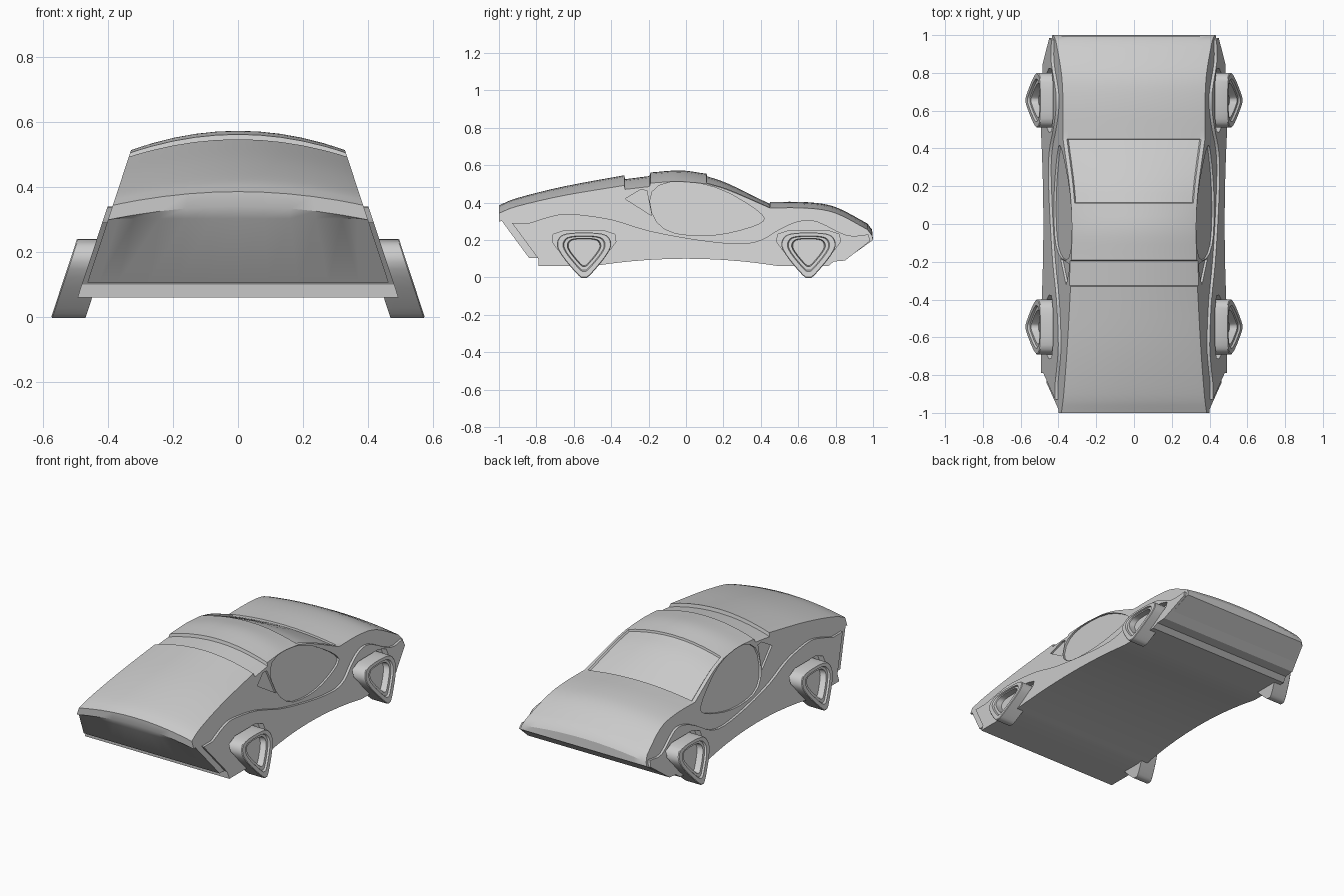
import bpy, bmesh
from mathutils import Vector

if "Cube" in bpy.data.objects:
    bpy.data.objects.remove(bpy.data.objects["Cube"])


def side_x(z):
    # half width of the sloping side plane at height z
    return 0.498 - 0.33 * z


def spline(keys, n=4):
    # smooth curve through a few key points
    p = [Vector(k) for k in keys]
    p = [2 * p[0] - p[1]] + p + [2 * p[-1] - p[-2]]
    out = []
    for a, b, c, d in zip(p, p[1:], p[2:], p[3:]):
        for i in range(n):
            t = i / n
            q = 2 * b + (c - a) * t + (2 * a - 5 * b + 4 * c - d) * t**2 + (3 * b - a - 3 * c + d) * t**3
            out.append(tuple(q / 2))
    return out + [tuple(keys[-1])]


def round_corners(pts, times=2):
    # cut the corners of a closed outline
    for _ in range(times):
        new = []
        for (ay, az), (by, bz) in zip(pts, pts[1:] + pts[:1]):
            new += [(ay + (by - ay) * k, az + (bz - az) * k) for k in (.25, .75)]
        pts = new
    return pts


def mirror_outline(half):
    return half + [(-y, z) for y, z in reversed(half) if y > 0]


def shade(ob):
    bpy.ops.object.select_all(action='DESELECT')
    ob.select_set(True)
    bpy.context.view_layer.objects.active = ob
    bpy.ops.object.shade_smooth_by_angle(angle=0.5)


def loft(name, rings):
    # skin closed rings of equal length and cap both ends
    n = len(rings[0])
    verts = [v for r in rings for v in r]
    faces = [(k * n + i, k * n + (i + 1) % n, (k + 1) * n + (i + 1) % n, (k + 1) * n + i)
             for k in range(len(rings) - 1) for i in range(n)]
    faces += [tuple(range(n)), tuple(range(len(verts) - n, len(verts)))]
    me = bpy.data.meshes.new(name)
    me.from_pydata(verts, [], faces)
    bm = bmesh.new()
    bm.from_mesh(me)
    bmesh.ops.recalc_face_normals(bm, faces=bm.faces)
    bm.to_mesh(me)
    bm.free()
    ob = bpy.data.objects.new(name, me)
    bpy.context.collection.objects.link(ob)
    return ob


def slab(name, outline, o0, o1, sx):
    # prism lying on the sloping side of the car
    return loft(name, [[(sx * (side_x(z) + o), y, z) for y, z in outline] for o in (o0, o1)])


def cut(target, cutter):
    m = target.modifiers.new("cut", 'BOOLEAN')
    m.operation = 'DIFFERENCE'
    m.solver = 'EXACT'
    m.object = cutter
    bpy.ops.object.select_all(action='DESELECT')
    bpy.context.view_layer.objects.active = target
    target.select_set(True)
    bpy.ops.object.modifier_apply(modifier=m.name)


def underside(lift):
    # arched floor line from tail to nose
    ys = [.76] + [.5 - i / 10 for i in range(11)] + [-.788]
    return [(y, .06 + lift + .04 * max(0, 1 - (y / .5)**2)) for y in ys]


def crown(y):
    # how far the roof line falls towards the sides
    return .06 + .018 * y if y < 0 else max(.032, .06 - .06 * y)


# Upper body: bonnet, sunken strip, roof and tail lines over a flat floor
bonnet = spline([(-1, .385), (-.9, .425), (-.65, .487), (-.33, .546)])
strip = [(-.325, .525), (-.195, .542)]
roof = spline([(-.19, .561), (-.03, .572), (.11, .554)])
screen = spline([(.113, .553), (.23, .511), (.447, .405)])
tail = spline([(.45, .404), (.65, .402), (.8, .376), (.97, .288)])
rows = [(y, z, crown(y), 0) for y, z in [(-1, .34)] + bonnet + strip + roof]
rows += [(y, z, crown(y), .012) for y, z in screen]
rows += [(y, z, crown(y), 0) for y, z in tail + [(.995, .255)]]
lower_edge = [(1, .2), (.85, .093), (.79, .088)] + underside(.003)
lower_edge += [(-.788, .105), (-.84, .105), (-.985, .302)]
rows += [(y, z, 0, 0) for y, z in lower_edge]
half = [.2, .4, .6, .8, .925, .945, 1]
cols = [-t for t in reversed(half)] + [0] + half
upper = loft("upper_body", [[(t * side_x(z - d), y, z - d * t * t - (r if abs(t) < .93 else 0))
                             for y, z, d, r in rows] for t in cols])

# Lower body: flared fender line on top, arched sill below
fender = [(-.93, .29)] + spline([(-.84, .29), (-.7, .332), (-.6, .338), (-.4, .31), (-.2, .25),
                                 (.05, .203), (.28, .18), (.4, .2), (.5, .258), (.6, .3),
                                 (.7, .3), (.86, .225), (.975, .23)], 3)
fender += [(.985, .195), (.85, .09), (.79, .085)] + underside(0) + [(-.79, .1)]
lower = loft("lower_body", [[(s * (side_x(z) + .015), y, z) for y, z in fender] for s in (-1, 1)])

# Outlines for windows, arches and wheels
window = round_corners([(-.21, .505), (.12, .515), (.43, .335), (.4, .28), (.12, .212),
                        (-.165, .25)])
quarter = [(-.325, .42), (-.245, .468), (-.21, .465), (-.183, .33)]
arch = mirror_outline([(.06, .04), (.17, .19), (.165, .23), (.1, .252)])
tyre = round_corners(mirror_outline([(0, -.005), (.025, 0), (.145, .145), (.145, .205), (.1, .24)]))

# Wheel face steps: outline scale and offset from the side plane
steps = [(1, -.03), (1, .072), (.97, .076), (.78, .076), (.74, .066), (.62, .066), (.58, .03)]
cutters = []
for sx in (-1, 1):
    side = "right" if sx > 0 else "left"
    for outline in (window, quarter):
        c = slab("window_cutter", outline, -.012, .05, sx)
        cut(upper, c)
        cutters.append(c)
    for end, cy in (("front", -.545), ("rear", .655)):
        c = slab("arch_cutter", [(cy + y, z) for y, z in arch], -.024, .08, sx)
        cut(upper, c)
        cut(lower, c)
        cutters.append(c)
        # Triangular wheel with a stepped, dished face
        rings = []
        for k, o in steps:
            pts = [(cy + y * k, .158 + (z - .158) * k) for y, z in tyre]
            rings.append([(sx * (side_x(z) + o), y, z) for y, z in pts])
        shade(loft(f"{end}_wheel_{side}", rings))

for c in cutters:
    bpy.data.objects.remove(c)
shade(upper)
shade(lower)
